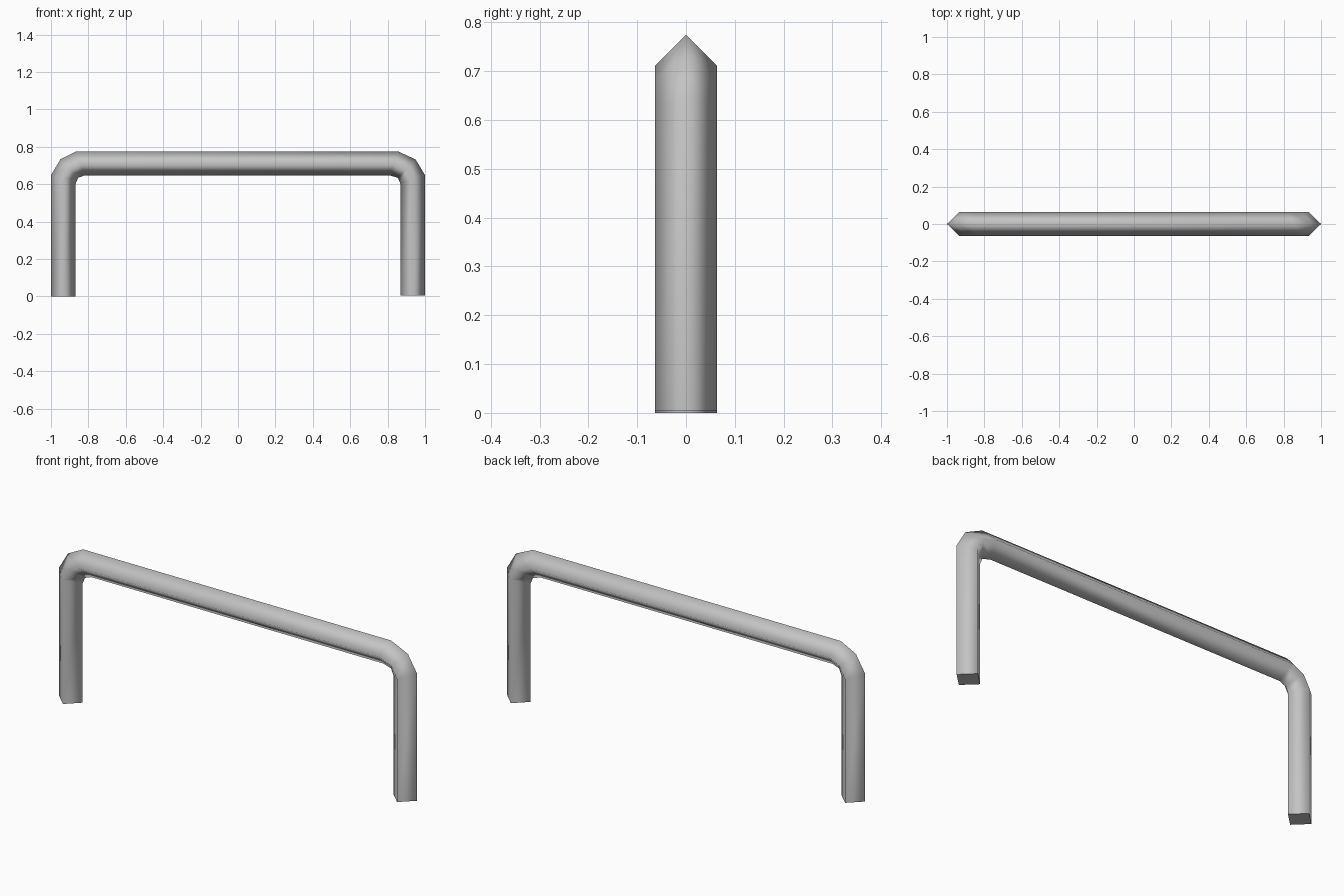
import bpy
import bmesh

if "Cube" in bpy.data.objects:
    bpy.data.objects.remove(bpy.data.objects["Cube"], do_unlink=True)

HALF = 0.064  # half thickness of the diamond-section bar

grey = bpy.data.materials.new("grey_metal")
grey.use_nodes = True
colour = (0.55, 0.55, 0.55, 1)
grey.diffuse_color = colour
grey.node_tree.nodes["Principled BSDF"].inputs["Base Color"].default_value = colour


def bend(side, slide, foot):
    """Outer and inner ridge points of one leg, from its foot up to the top rail."""
    points = [((1, foot), (0.868, foot)),
              ((1, 0.648), (0.868, 0.603)),
              ((0.95, 0.732), (0.855, 0.634)),
              ((0.866 - slide, 0.775), (0.82 - slide, 0.647))]
    return [((side * a[0], a[1]), (side * b[0], b[1])) for a, b in points]


# Ridge lines of the whole handle, left to right across the front
profile = bend(-1, 0, 0) + bend(1, 0.01, 0.004)[::-1]

# Four-sided rings joined into a bent bar
bm = bmesh.new()
rings = []
for (ox, oz), (ix, iz) in profile:
    cx, cz = (ox + ix) / 2, (oz + iz) / 2
    rings.append([bm.verts.new(p) for p in
                  ((ox, 0, oz), (cx, -HALF, cz), (ix, 0, iz), (cx, HALF, cz))])
for a, b in zip(rings, rings[1:]):
    for i in range(4):
        j = (i + 1) % 4
        bm.faces.new((a[i], a[j], b[j], b[i])).smooth = True

# Flat feet with crisp edges
for ring in (rings[0], rings[-1]):
    foot = bm.faces.new(ring)
    for edge in foot.edges:
        edge.smooth = False
bmesh.ops.recalc_face_normals(bm, faces=bm.faces)

mesh = bpy.data.meshes.new("handle_bar")
bm.to_mesh(mesh)
bm.free()
mesh.materials.append(grey)
bpy.context.collection.objects.link(bpy.data.objects.new("handle_bar", mesh))
